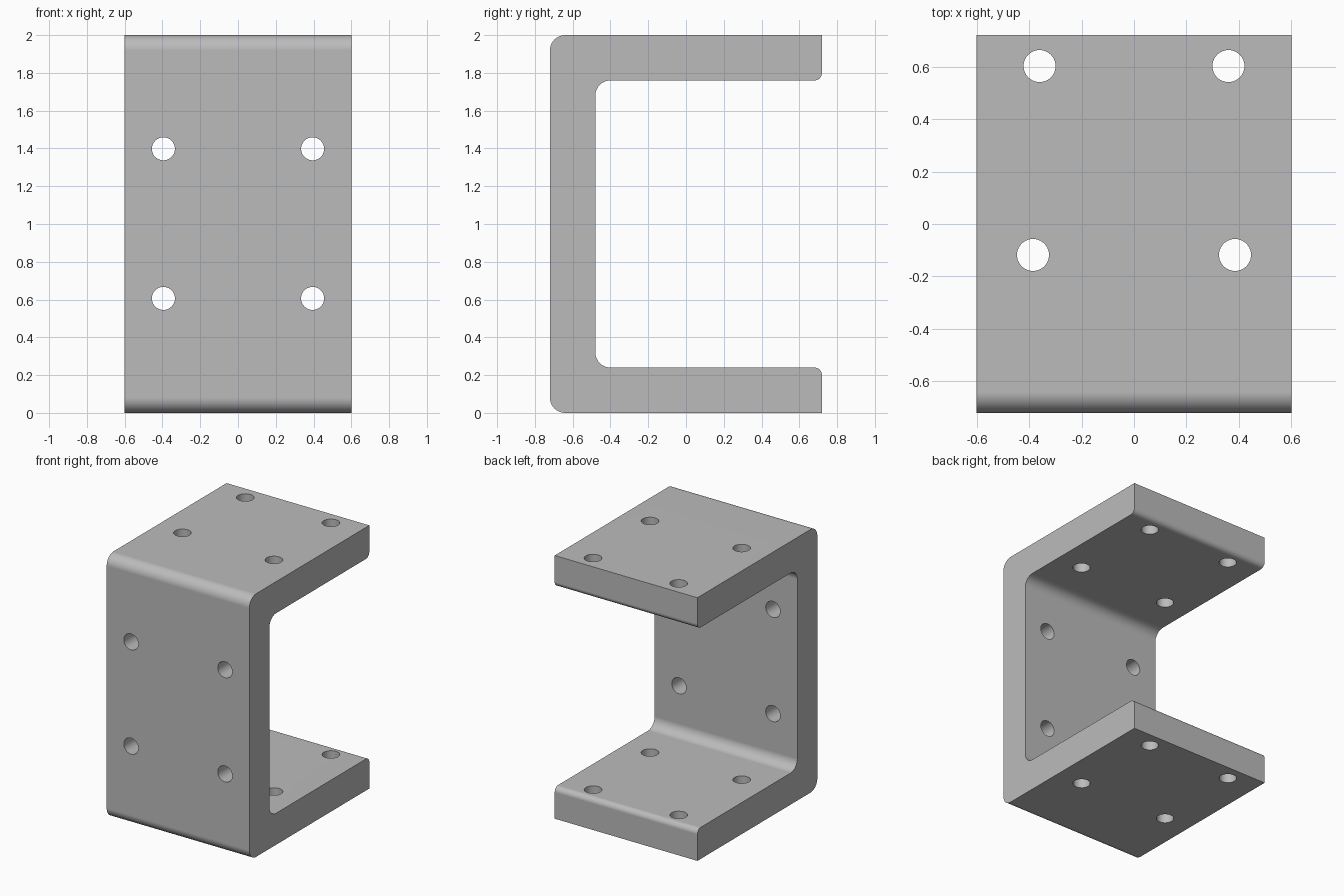
import bpy
import bmesh
from math import cos, sin, pi, radians
from mathutils import Matrix, Vector

if "Cube" in bpy.data.objects:
    bpy.data.objects.remove(bpy.data.objects["Cube"], do_unlink=True)

WIDTH, DEPTH, HEIGHT, WALL = 1.2, 1.44, 2.0, 0.24
BACK, FRONT = DEPTH / 2, -DEPTH / 2

grey = bpy.data.materials.new("grey metal")
grey.use_nodes = True
colour = (0.5, 0.5, 0.5, 1)
grey.diffuse_color = colour
grey.node_tree.nodes["Principled BSDF"].inputs["Base Color"].default_value = colour


def rounded(corners, steps=10):
    """Round each (y, z, radius) right-angled corner of a closed profile."""
    points = []
    for i, (y, z, r) in enumerate(corners):
        p = Vector((y, z))
        if r == 0:
            points.append(p)
            continue
        to_prev = (Vector(corners[i - 1][:2]) - p).normalized()
        to_next = (Vector(corners[(i + 1) % len(corners)][:2]) - p).normalized()
        centre = p + (to_prev + to_next) * r
        for k in range(steps + 1):
            a = pi / 2 * k / steps
            points.append(centre - to_next * r * cos(a) - to_prev * r * sin(a))
    return points


def make_object(name, bm):
    bmesh.ops.recalc_face_normals(bm, faces=bm.faces)
    mesh = bpy.data.meshes.new(name)
    bm.to_mesh(mesh)
    bm.free()
    mesh.materials.append(grey)
    obj = bpy.data.objects.new(name, mesh)
    bpy.context.collection.objects.link(obj)
    return obj


# Channel bracket: rounded C profile extruded across the width
profile = rounded([
    (FRONT, 0, 0.08), (BACK, 0, 0), (BACK, WALL, 0.04),
    (FRONT + WALL, WALL, 0.08), (FRONT + WALL, HEIGHT - WALL, 0.08),
    (BACK, HEIGHT - WALL, 0.04), (BACK, HEIGHT, 0), (FRONT, HEIGHT, 0.08),
])
bm = bmesh.new()
side = bm.faces.new([bm.verts.new((-WIDTH / 2, p.x, p.y)) for p in profile])
ext = bmesh.ops.extrude_face_region(bm, geom=[side], use_keep_orig=True)
moved = [v for v in ext["geom"] if isinstance(v, bmesh.types.BMVert)]
bmesh.ops.translate(bm, verts=moved, vec=(WIDTH, 0, 0))
bracket = make_object("channel_bracket", bm)

# Bolt holes: through both flanges, and through the web
bm = bmesh.new()


def drill(centre, length, turn=Matrix()):
    bmesh.ops.create_cone(bm, cap_ends=True, segments=40, radius1=0.061,
                          radius2=0.061, depth=length,
                          matrix=Matrix.Translation(centre) @ turn)


for s in (-1, 1):
    for z in (WALL / 2, HEIGHT - WALL / 2):
        drill((s * 0.36, 0.602, z), 0.4)
        drill((s * 0.385, -0.118, z), 0.4)
    for z in (0.606, 1.398):
        drill((s * 0.395, FRONT + WALL / 2, z), 0.4, Matrix.Rotation(pi / 2, 4, "X"))
cutter = make_object("hole_cutter", bm)
cutter.hide_render = True

cut = bracket.modifiers.new("holes", "BOOLEAN")
cut.operation = "DIFFERENCE"
cut.solver = "EXACT"
cut.object = cutter

bpy.ops.object.select_all(action="DESELECT")
bracket.select_set(True)
bpy.context.view_layer.objects.active = bracket
bpy.ops.object.modifier_apply(modifier=cut.name)
bpy.data.objects.remove(cutter, do_unlink=True)

# Smooth fillets and holes, with flat walls kept flat
bpy.ops.object.shade_smooth_by_angle(angle=radians(30))
weighted = bracket.modifiers.new("flat walls", "WEIGHTED_NORMAL")
weighted.keep_sharp = True
